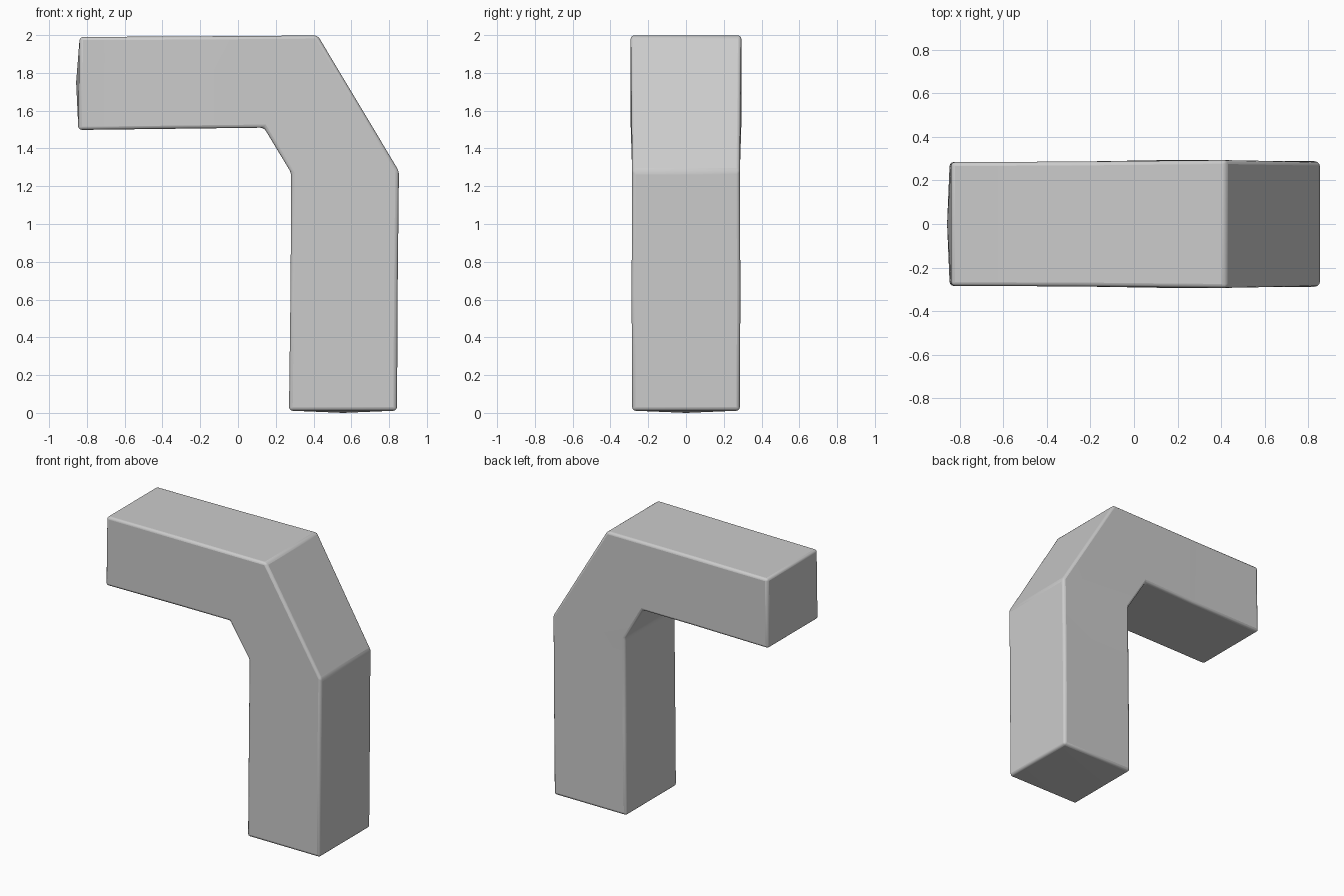
import bpy, bmesh

if "Cube" in bpy.data.objects:
    bpy.data.objects.remove(bpy.data.objects["Cube"])

# Cross-sections along the bent beam: inner (x, z), outer (x, z), half width in y
sections = [
    ((0.27, 0.012), (0.842, 0.012), 0.285),
    ((0.278, 0.64), (0.845, 0.64), 0.288),
    ((0.282, 1.27), (0.852, 1.28), 0.285),
    ((0.137, 1.51), (0.422, 1.998), 0.293),
    ((-0.27, 1.505), (-0.27, 1.993), 0.286),
    ((-0.845, 1.498), (-0.838, 1.99), 0.284),
]
bm = bmesh.new()
rings = []
for (ix, iz), (ox, oz), w in sections:
    rings.append([bm.verts.new(p) for p in
                  ((ix, -w, iz), (ox, -w, oz), (ox, w, oz), (ix, w, iz))])
for a, b in zip(rings, rings[1:]):
    for i in range(4):
        j = (i + 1) % 4
        bm.faces.new((a[i], a[j], b[j], b[i]))

# Slightly domed end caps
for ring, centre in ((rings[0], (0.556, 0, 0)), (rings[-1], (-0.857, 0, 1.75))):
    c = bm.verts.new(centre)
    for i in range(4):
        bm.faces.new((ring[i], ring[(i + 1) % 4], c))
bmesh.ops.recalc_face_normals(bm, faces=bm.faces)

mesh = bpy.data.meshes.new("bent_beam")
bm.to_mesh(mesh)
bm.free()
beam = bpy.data.objects.new("bent_beam", mesh)
bpy.context.collection.objects.link(beam)

# Softly rounded edges
bev = beam.modifiers.new("soft_edges", 'BEVEL')
bev.width = 0.018
bev.segments = 3
bev.limit_method = 'ANGLE'
bev.angle_limit = 0.35

bpy.context.view_layer.objects.active = beam
beam.select_set(True)
bpy.ops.object.shade_smooth_by_angle(angle=0.5)
